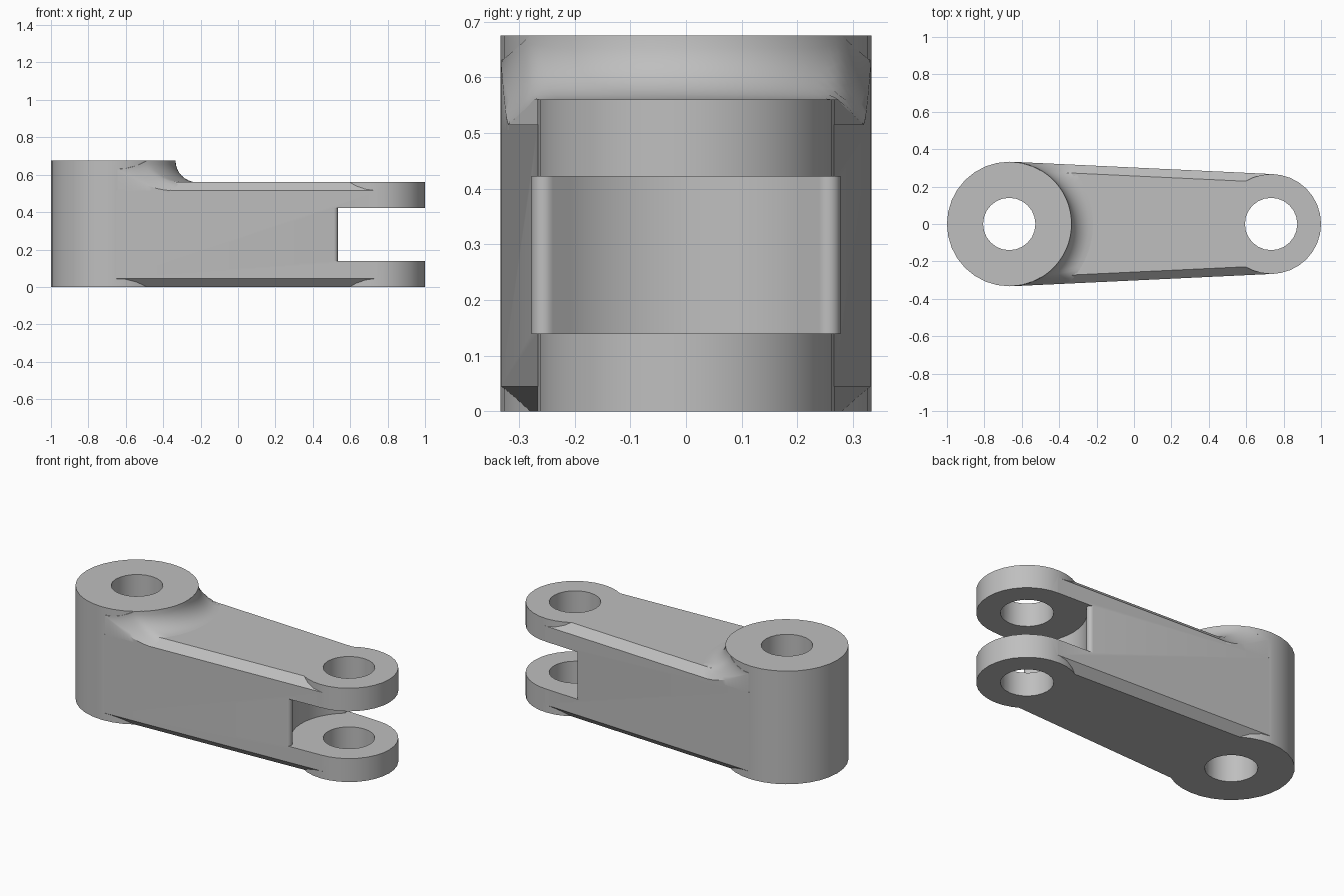
import bpy
import bmesh
from math import pi, sin, cos, acos, atan2, sqrt
from mathutils import Vector

cube = bpy.data.objects.get("Cube")
if cube:
    bpy.data.objects.remove(cube, do_unlink=True)

# Main dimensions
BIG_X, BIG_R, BIG_H = -0.667, 0.333, 0.675
SMALL_X, SMALL_R, ARM_H = 0.733, 0.267, 0.56
BORE_R, CHAMFER = 0.14, 0.045
SLOT_LOW, SLOT_HIGH, SLOT_R, SLOT_ROUND = 0.14, 0.422, 0.316, 0.022
FILLET = BIG_H - ARM_H
PHI = acos((BIG_R - SMALL_R) / (SMALL_X - BIG_X))  # direction of the side wall
NORMAL = Vector((cos(PHI), sin(PHI)))

steel = bpy.data.materials.new("steel grey")
steel.use_nodes = True
GREY = (0.52, 0.52, 0.52, 1)
steel.diffuse_color = GREY
steel.node_tree.nodes["Principled BSDF"].inputs["Base Color"].default_value = GREY


def finish(name, bm):
    mesh = bpy.data.meshes.new(name)
    bm.to_mesh(mesh)
    bm.free()
    mesh.materials.append(steel)
    obj = bpy.data.objects.new(name, mesh)
    bpy.context.collection.objects.link(obj)
    return obj


def prism(name, outline, low, high, chamfer=0):
    bm = bmesh.new()
    base = bm.faces.new([bm.verts.new((p[0], p[1], low)) for p in outline])
    top = bmesh.ops.extrude_face_region(bm, geom=[base])["geom"]
    for v in top:
        if isinstance(v, bmesh.types.BMVert):
            v.co.z = high
    bmesh.ops.recalc_face_normals(bm, faces=bm.faces)
    if chamfer:
        long_edges = [e for e in bm.edges if abs(e.verts[0].co.x - e.verts[1].co.x) > 1]
        bmesh.ops.bevel(bm, geom=long_edges, offset=chamfer, segments=1, affect='EDGES')
    return finish(name, bm)


def circle(x, radius, sides):
    return [(x + radius * cos(2 * pi * i / sides), radius * sin(2 * pi * i / sides))
            for i in range(sides)]


def combine(obj, other, operation):
    mod = obj.modifiers.new(operation, 'BOOLEAN')
    mod.operation, mod.object, mod.solver = operation, other, 'EXACT'
    select(obj)
    bpy.ops.object.modifier_apply(modifier=mod.name)
    bpy.data.objects.remove(other, do_unlink=True)


def select(obj):
    bpy.ops.object.select_all(action='DESELECT')
    obj.select_set(True)
    bpy.context.view_layer.objects.active = obj


# Tapered arm with chamfered long edges, joined to the two round ends
big_t = Vector((BIG_X, 0)) + NORMAL * BIG_R
small_t = Vector((SMALL_X, 0)) + NORMAL * SMALL_R
arm = prism("lever_arm", [(big_t.x, -big_t.y), (small_t.x, -small_t.y), small_t, big_t],
            0, ARM_H, CHAMFER)
combine(arm, prism("large_boss", circle(BIG_X, BIG_R, 32), 0, BIG_H), 'UNION')
combine(arm, prism("fork_end", circle(SMALL_X, SMALL_R, 32), 0, ARM_H), 'UNION')

# Fork slot: concave back wall whose outer corners are rounded
centre = NORMAL * (SMALL_R - SLOT_ROUND)
along = Vector((-NORMAL.y, NORMAL.x))
centre += along * sqrt((SLOT_R + SLOT_ROUND) ** 2 - centre.length_squared)
turn = atan2(centre.y, centre.x)
half = [Vector((0.6, 0.6)), centre + NORMAL * 0.3]
STEPS = 6
for i in range(STEPS + 1):
    a = PHI + (turn - pi - PHI) * i / STEPS
    half.append(centre + SLOT_ROUND * Vector((cos(a), sin(a))))
for i in range(1, STEPS + 1):
    a = turn + (pi - turn) * i / STEPS
    half.append(SLOT_R * Vector((cos(a), sin(a))))
outline = [(p.x + SMALL_X, p.y) for p in half]
outline += [(x, -y) for x, y in reversed(outline[:-1])]
combine(arm, prism("slot_cutter", outline, SLOT_LOW, SLOT_HIGH), 'DIFFERENCE')

# Pin bores through both ends
for x in (BIG_X, SMALL_X):
    combine(arm, prism("bore_cutter", circle(x, BORE_R, 24), -0.1, 1), 'DIFFERENCE')

# Concave fillet blending the boss into the arm top and its chamfers
bm = bmesh.new()
rows = []
COLUMNS, RINGS = 48, 8
for i in range(COLUMNS + 1):
    theta = (PHI - 0.02) * (2 * i / COLUMNS - 1)
    lean = cos(PHI - abs(theta))
    reach = FILLET
    if lean > 0:
        reach = min(FILLET, BIG_R / lean - BIG_R)
    sweep = acos(1 - reach / FILLET)

    def point(rho, lift):
        roof = min(ARM_H, ARM_H - CHAMFER + max(0, BIG_R - rho * lean))
        return bm.verts.new((BIG_X + rho * cos(theta), rho * sin(theta), roof + lift))

    row = [point(BIG_R - 0.01, FILLET - 0.002)]
    for j in range(RINGS + 1):
        a = sweep * j / RINGS
        row.append(point(BIG_R + FILLET * (1 - cos(a)), FILLET * (1 - sin(a))))
    row.append(point(BIG_R + reach, -0.01))
    rows.append(row)
for r, s in zip(rows, rows[1:]):
    for j in range(len(r) - 1):
        bm.faces.new((r[j], r[j + 1], s[j + 1], s[j]))
fillet = finish("boss_fillet", bm)

for obj in (arm, fillet):
    select(obj)
    bpy.ops.object.shade_smooth_by_angle(angle=pi / 6)
